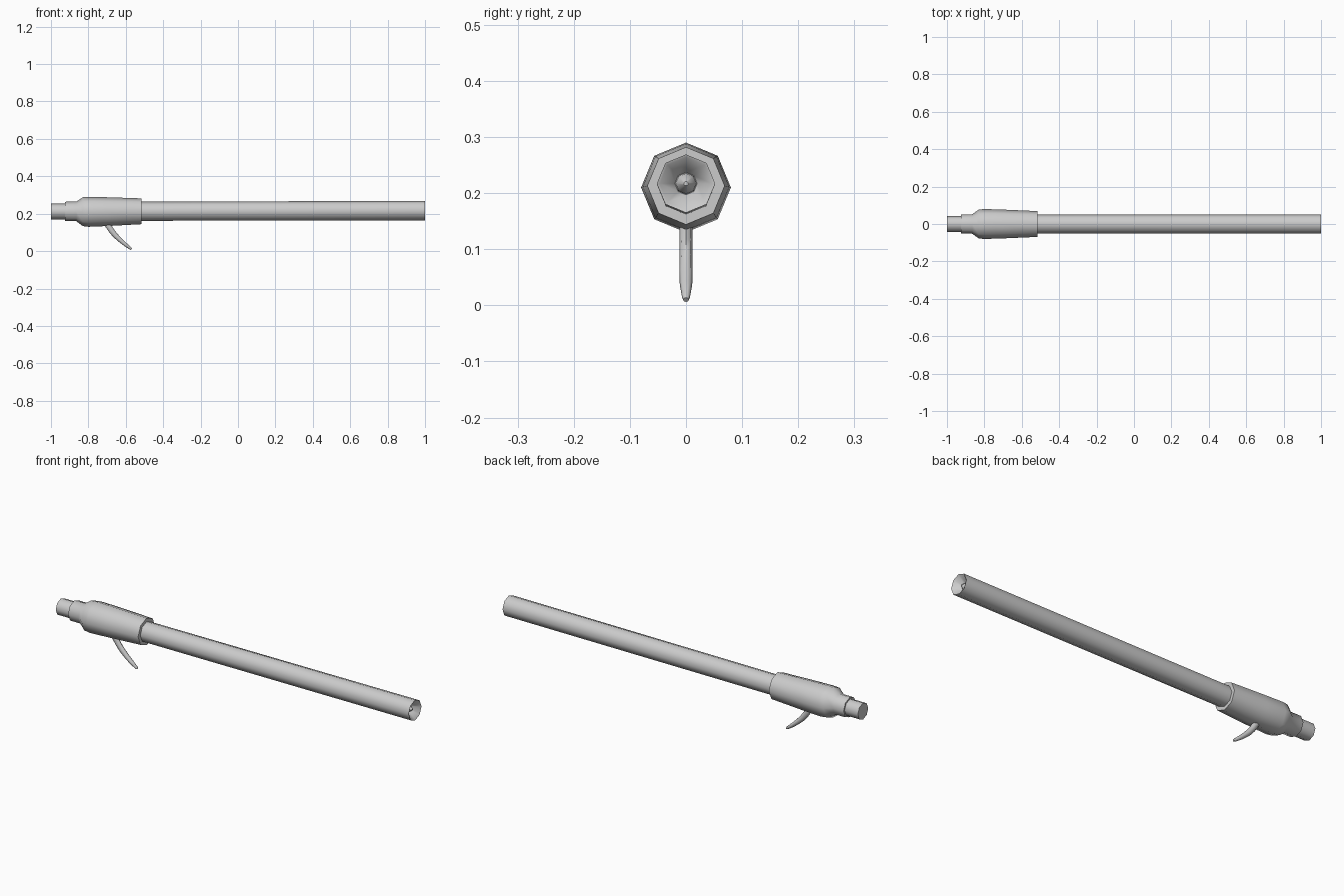
import bpy, bmesh, math
from mathutils import Vector

if "Cube" in bpy.data.objects:
    bpy.data.objects.remove(bpy.data.objects["Cube"])

SIDES = 8


def finish(name, bm, angle):
    bmesh.ops.recalc_face_normals(bm, faces=bm.faces)
    me = bpy.data.meshes.new(name)
    bm.to_mesh(me)
    bm.free()
    ob = bpy.data.objects.new(name, me)
    bpy.context.collection.objects.link(ob)
    bpy.ops.object.select_all(action='DESELECT')
    ob.select_set(True)
    bpy.context.view_layer.objects.active = ob
    bpy.ops.object.shade_smooth_by_angle(angle=math.radians(angle))
    return ob


def loft(name, rings, angle=50):
    """Skin elliptical rings: (centre, normal-side axis, half y width, half depth)."""
    bm = bmesh.new()
    loops = []
    for centre, up, half_y, half_d in rings:
        loop = []
        for i in range(SIDES):
            a = math.tau * i / SIDES
            p = Vector(centre) + Vector((0, math.cos(a) * half_y, 0)) + Vector(up) * math.sin(a) * half_d
            loop.append(bm.verts.new(p))
        loops.append(loop)
    for a, b in zip(loops, loops[1:]):
        for i in range(SIDES):
            j = (i + 1) % SIDES
            bm.faces.new((a[i], a[j], b[j], b[i]))
    bm.faces.new(loops[0])
    bm.faces.new(loops[-1])
    return finish(name, bm, angle)


def lathe(name, profile):
    """Eight-sided turned part along x from (x, radius, axis height) points."""
    return loft(name, [((x, 0, z), (0, 0, 1), r, r) for x, r, z in profile])


# End button
lathe("end_button", [(-1, 0.042, 0.212), (-0.91, 0.042, 0.212)])

# Collar flaring into the wide sleeve
lathe("sleeve", [(-0.925, 0.050, 0.212), (-0.92, 0.052, 0.212), (-0.865, 0.052, 0.212),
                 (-0.83, 0.077, 0.211), (-0.80, 0.080, 0.210),
                 (-0.70, 0.077, 0.211), (-0.516, 0.069, 0.213)])

# Long barrel, slightly tilted, with a funnel-shaped open end
lathe("barrel", [(-0.54, 0.051, 0.213), (1, 0.052, 0.217), (0.998, 0.047, 0.217),
                 (0.955, 0.020, 0.217)])

# Small writing tip inside the open end
lathe("tip", [(0.95, 0.020, 0.217), (0.965, 0.018, 0.217), (0.985, 0.004, 0.217)])

# Curved clip hanging from the sleeve: (x, z, half width, half thickness)
path = [(-0.715, 0.185, 0.012, 0.017), (-0.695, 0.138, 0.012, 0.016),
        (-0.677, 0.110, 0.012, 0.015), (-0.655, 0.083, 0.012, 0.014),
        (-0.630, 0.059, 0.012, 0.012), (-0.603, 0.036, 0.011, 0.010),
        (-0.574, 0.014, 0.007, 0.007), (-0.569, 0.010, 0.005, 0.005)]
rings = []
for i, (x, z, w, d) in enumerate(path):
    a, b = path[max(i - 1, 0)], path[min(i + 1, len(path) - 1)]
    t = Vector((b[0] - a[0], 0, b[1] - a[1])).normalized()
    rings.append(((x, 0, z), (-t.z, 0, t.x), w, d))
loft("clip", rings)
